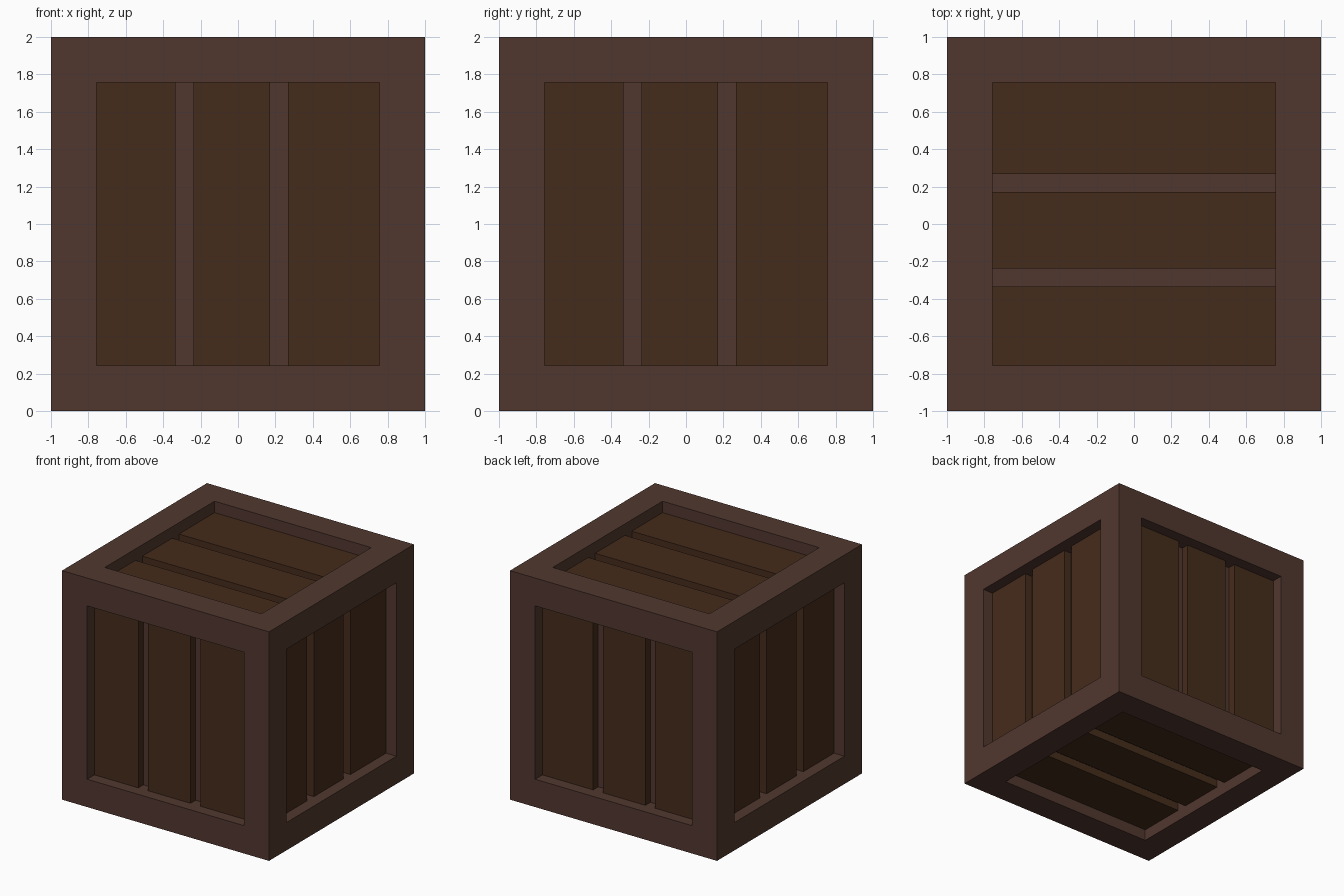
import bpy, bmesh
from mathutils import Vector

if "Cube" in bpy.data.objects:
    bpy.data.objects.remove(bpy.data.objects["Cube"])

RIM = 0.243       # width of the frame border
RECESS = 0.10     # depth from frame face to slat face
FLOOR = 0.17      # depth from frame face to backing panel
SPANS = [(-0.757, -0.333), (-0.238, 0.172), (0.267, 0.757)]


def material(name, rgb):
    m = bpy.data.materials.new(name)
    m.diffuse_color = (*rgb, 1.0)
    m.use_nodes = True
    m.node_tree.nodes["Principled BSDF"].inputs["Base Color"].default_value = m.diffuse_color
    return m


frame_mat = material("dark_frame_wood", (0.083, 0.039, 0.028))
slat_mat = material("brown_slat_wood", (0.060, 0.025, 0.011))


def add_object(name, bm, mat):
    mesh = bpy.data.meshes.new(name)
    bm.to_mesh(mesh)
    bm.free()
    mesh.materials.append(mat)
    obj = bpy.data.objects.new(name, mesh)
    bpy.context.collection.objects.link(obj)
    return obj


def box(name, lo, hi, mat):
    lo, hi = Vector(lo), Vector(hi)
    bm = bmesh.new()
    bmesh.ops.create_cube(bm, size=1)
    bmesh.ops.scale(bm, vec=hi - lo, verts=bm.verts)
    bmesh.ops.translate(bm, vec=(lo + hi) / 2, verts=bm.verts)
    return add_object(name, bm, mat)


# Frame: a cube with a square recess sunk into every side
bm = bmesh.new()
bmesh.ops.create_cube(bm, size=2)
bmesh.ops.translate(bm, vec=(0, 0, 1), verts=bm.verts)
sides = bm.faces[:]
bmesh.ops.inset_individual(bm, faces=sides, thickness=RIM, use_even_offset=True)
for face in sides:
    inward = -face.normal.copy()
    walls = bmesh.ops.extrude_discrete_faces(bm, faces=[face])["faces"]
    bmesh.ops.translate(bm, vec=inward * FLOOR, verts=walls[0].verts)
bmesh.ops.recalc_face_normals(bm, faces=bm.faces)
add_object("crate_frame", bm, frame_mat)

# Slats: three boards in each recess, matching on opposite sides
H = 1 - RIM
outer, inner = 1 - RECESS, 1 - FLOOR
for sign, y_name, x_name, z_name in ((-1, "front", "left", "bottom"),
                                     (1, "back", "right", "top")):
    d0, d1 = sorted((sign * outer, sign * inner))
    for i, (a, b) in enumerate(SPANS, 1):
        box(f"{y_name}_slat_{i}", (a, d0, 1 - H), (b, d1, 1 + H), slat_mat)
        box(f"{x_name}_slat_{i}", (d0, a, 1 - H), (d1, b, 1 + H), slat_mat)
        box(f"{z_name}_slat_{i}", (-H, a, 1 + d0), (H, b, 1 + d1), slat_mat)
